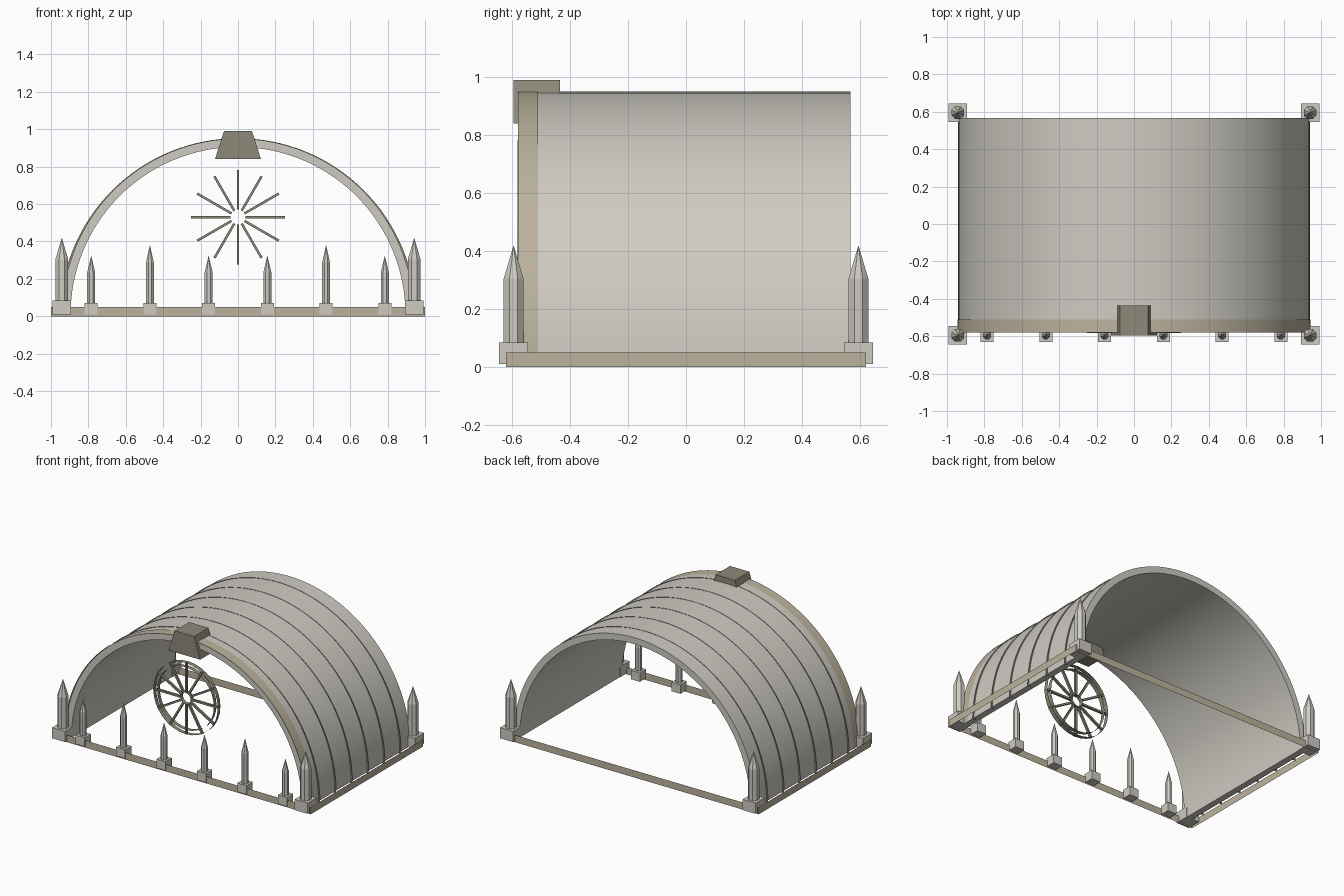
import bpy, bmesh, math
from mathutils import Matrix, Vector

if "Cube" in bpy.data.objects:
    bpy.data.objects.remove(bpy.data.objects["Cube"])


def material(name, rgb):
    m = bpy.data.materials.new(name)
    m.diffuse_color = (*rgb, 1)
    m.use_nodes = True
    m.node_tree.nodes["Principled BSDF"].inputs["Base Color"].default_value = m.diffuse_color
    return m


STONE = material("pale_stone", (0.62, 0.60, 0.54))
TAN = material("tan_trim", (0.50, 0.45, 0.34))
DARK = material("dark_stone", (0.27, 0.25, 0.19))


def finish(bm, name, mat, smooth=False):
    bmesh.ops.recalc_face_normals(bm, faces=bm.faces)
    me = bpy.data.meshes.new(name)
    bm.to_mesh(me)
    bm.free()
    me.materials.append(mat)
    ob = bpy.data.objects.new(name, me)
    bpy.context.collection.objects.link(ob)
    if smooth:
        bpy.ops.object.select_all(action='DESELECT')
        ob.select_set(True)
        bpy.context.view_layer.objects.active = ob
        bpy.ops.object.shade_smooth_by_angle(angle=math.radians(40))
    return ob


def sweep(bm, profile, cz, a0, a1, n, closed_profile=False):
    """Turn (radius, y) profile points about the y axis at height cz."""
    full = abs(a1 - a0 - math.tau) < 1e-6
    rows = []
    for i in range(n if full else n + 1):
        a = a0 + (a1 - a0) * i / n
        rows.append([bm.verts.new((r * math.cos(a), y, cz + r * math.sin(a))) for r, y in profile])
    pairs = list(zip(rows, rows[1:])) + ([(rows[-1], rows[0])] if full else [])
    k = len(profile)
    for p, q in pairs:
        for j in range(k if closed_profile else k - 1):
            bm.faces.new((p[j], p[(j + 1) % k], q[(j + 1) % k], q[j]))
    if closed_profile and not full:
        bm.faces.new(rows[0])
        bm.faces.new(rows[-1])


def box(bm, lo, hi):
    c = [(a + b) / 2 for a, b in zip(lo, hi)]
    s = [b - a for a, b in zip(lo, hi)]
    bmesh.ops.create_cube(bm, size=1, matrix=Matrix.Translation(c) @ Matrix.Diagonal((*s, 1)))


# Barrel vault shell
bm = bmesh.new()
sweep(bm, [(0.94, -0.57), (0.94, 0.567), (0.895, 0.567), (0.895, -0.57)], 0.01, 0, math.pi, 64, True)
finish(bm, "vault_shell", STONE, True)

# Tan band around the front arch
bm = bmesh.new()
sweep(bm, [(0.943, -0.58), (0.943, -0.51)], 0.01, 0, math.pi, 64)
finish(bm, "front_arch_band", TAN, True)

# Thin flat ribs across the vault
bm = bmesh.new()
for i in range(6):
    y = -0.45 + 0.18 * i
    sweep(bm, [(0.93, y), (0.952, y)], 0.0, 0, math.pi, 64)
finish(bm, "vault_ribs", DARK)

# Base rail: four thin upright walls
bm = bmesh.new()
box(bm, (-1, -0.622, 0), (1, 0.622, 0.05))
bmesh.ops.delete(bm, geom=[f for f in bm.faces if abs(f.normal.z) > 0.9], context='FACES_ONLY')
finish(bm, "base_rail", TAN)

# Keystone: tapered block over the front arch
bm = bmesh.new()
outline = [(-0.123, 0.84), (0.123, 0.84), (0.075, 0.99), (-0.075, 0.99)]
face = bm.faces.new([bm.verts.new((x, -0.595, z)) for x, z in outline])
ext = bmesh.ops.extrude_face_region(bm, geom=[face], use_keep_orig=True)
bmesh.ops.translate(bm, vec=(0, 0.16, 0), verts=[g for g in ext["geom"] if isinstance(g, bmesh.types.BMVert)])
finish(bm, "keystone", DARK)

# Wheel window: open hoops and twelve spokes
WZ = 0.53
bm = bmesh.new()
for r in (0.25, 0.22, 0.04):
    sweep(bm, [(r, -0.582), (r, -0.552)], WZ, 0, math.tau, 32)
finish(bm, "wheel_hoops", DARK, True)

bm = bmesh.new()
for i in range(12):
    m = (Matrix.Translation((0, -0.573, WZ)) @ Matrix.Rotation(math.tau * i / 12, 4, 'Y')
         @ Matrix.Translation((0.146, 0, 0)) @ Matrix.Diagonal((0.212, 0.016, 0.013, 1)))
    bmesh.ops.create_cube(bm, size=1, matrix=m)
finish(bm, "wheel_spokes", DARK)


# Pinnacles: square foot, octagonal shaft and pointed spire
def pinnacle(name, x, y, half, foot, r, shoulder, tip):
    bm = bmesh.new()
    box(bm, (x - half, y - half, 0.01), (x + half, y + half, foot))
    rings = [[bm.verts.new((x + r * math.cos(a), y + r * math.sin(a), z))
              for a in [math.tau * (i + 0.5) / 8 for i in range(8)]] for z in (foot, shoulder)]
    top = bm.verts.new((x, y, tip))
    for i in range(8):
        j = (i + 1) % 8
        bm.faces.new((rings[0][i], rings[0][j], rings[1][j], rings[1][i]))
        bm.faces.new((rings[1][i], rings[1][j], top))
    finish(bm, name, STONE)


for sx in (-1, 1):
    side = "left" if sx < 0 else "right"
    for sy in (-1, 1):
        end = "front" if sy < 0 else "back"
        pinnacle(f"corner_pinnacle_{end}_{side}", sx * 0.942, sy * 0.595, 0.05, 0.085, 0.037, 0.305, 0.42)
    for k, (x, shoulder, tip) in enumerate([(0.157, 0.235, 0.325), (0.471, 0.285, 0.382), (0.785, 0.235, 0.325)]):
        pinnacle(f"front_pinnacle_{side}_{k + 1}", sx * x, -0.595, 0.035, 0.072, 0.023, shoulder, tip)
